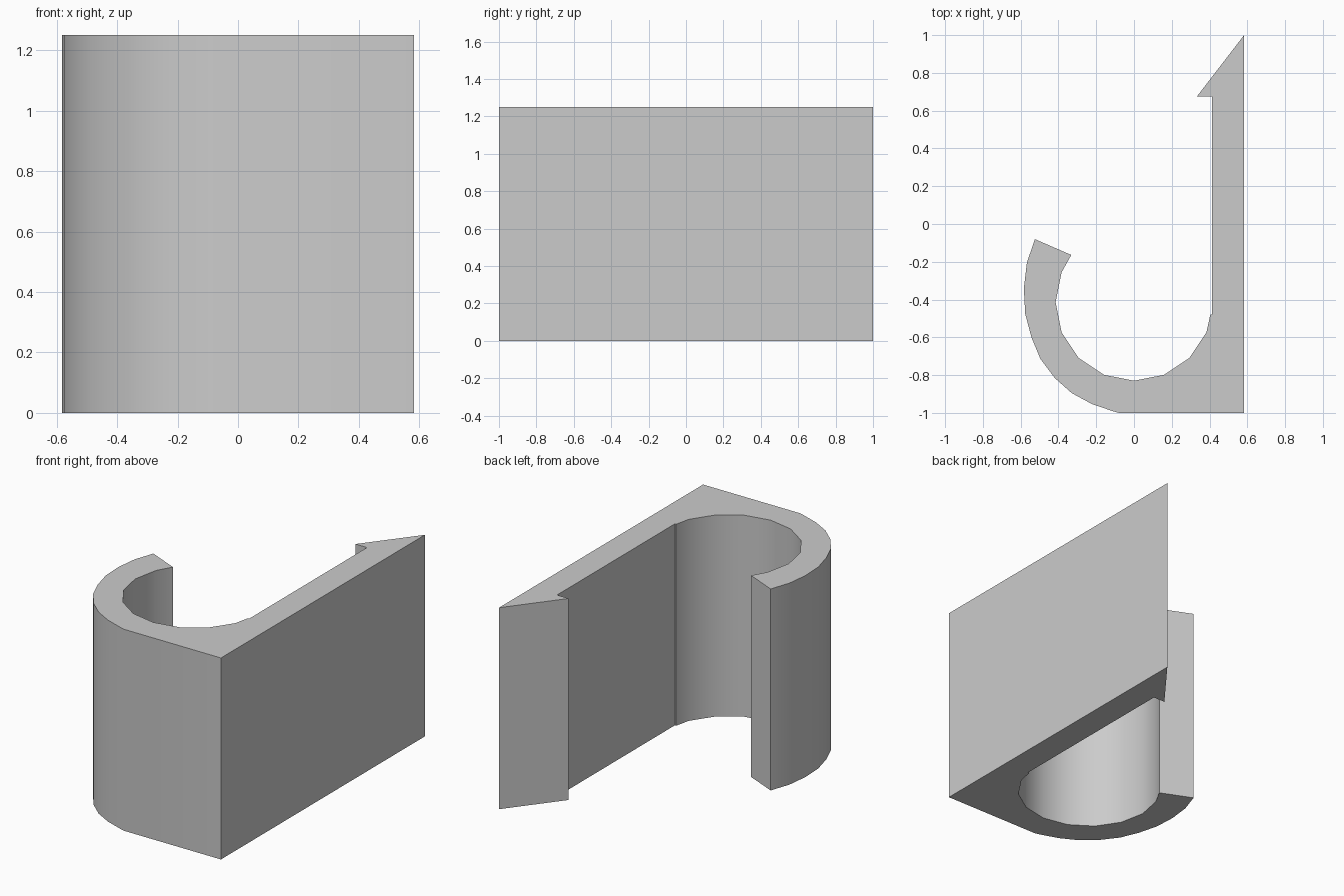
import bpy
import bmesh
from math import cos, sin, radians

cube = bpy.data.objects.get("Cube")
if cube:
    bpy.data.objects.remove(cube, do_unlink=True)

HEIGHT = 1.25
CENTRE_Y = -0.415
INNER_R = 0.415

# Plain grey material
grey = bpy.data.materials.new("plain_grey")
grey.use_nodes = True
colour = (0.6, 0.6, 0.6, 1)
grey.diffuse_color = colour
grey.node_tree.nodes["Principled BSDF"].inputs["Base Color"].default_value = colour

# Straight back plate with the barbed end
plate = [(0.583, -1), (0.583, 1), (0.333, 0.675), (0.413, 0.675),
         (0.413, -0.48), (0.404, -0.48)]

# Inside of the curl, a sixteen-sided circle, from the plate to the lip
inner = [(INNER_R * cos(radians(-22.5 * i)),
          CENTRE_Y + INNER_R * sin(radians(-22.5 * i))) for i in range(1, 10)]

# Lip and outside of the curl, back to the flat front
lip = [(-0.332, -0.164), (-0.525, -0.08)]
outer = [(-0.567, -0.205), (-0.583, -0.34), (-0.576, -0.475), (-0.543, -0.6),
         (-0.495, -0.715), (-0.42, -0.815), (-0.33, -0.895), (-0.225, -0.952),
         (-0.115, -0.99), (-0.08, -1)]

# Extrude the hook profile upwards
bm = bmesh.new()
base = bm.faces.new([bm.verts.new((x, y, 0)) for x, y in plate + inner + lip + outer])
top = bmesh.ops.extrude_face_region(bm, geom=[base], use_keep_orig=True)
bmesh.ops.translate(bm, vec=(0, 0, HEIGHT),
                    verts=[g for g in top["geom"] if isinstance(g, bmesh.types.BMVert)])
bmesh.ops.recalc_face_normals(bm, faces=bm.faces)
mesh = bpy.data.meshes.new("hook_clip")
bm.to_mesh(mesh)
bm.free()
mesh.materials.append(grey)

hook = bpy.data.objects.new("hook_clip", mesh)
bpy.context.collection.objects.link(hook)
bpy.ops.object.select_all(action="DESELECT")
hook.select_set(True)
bpy.context.view_layer.objects.active = hook
bpy.ops.object.shade_smooth_by_angle(angle=radians(30))
